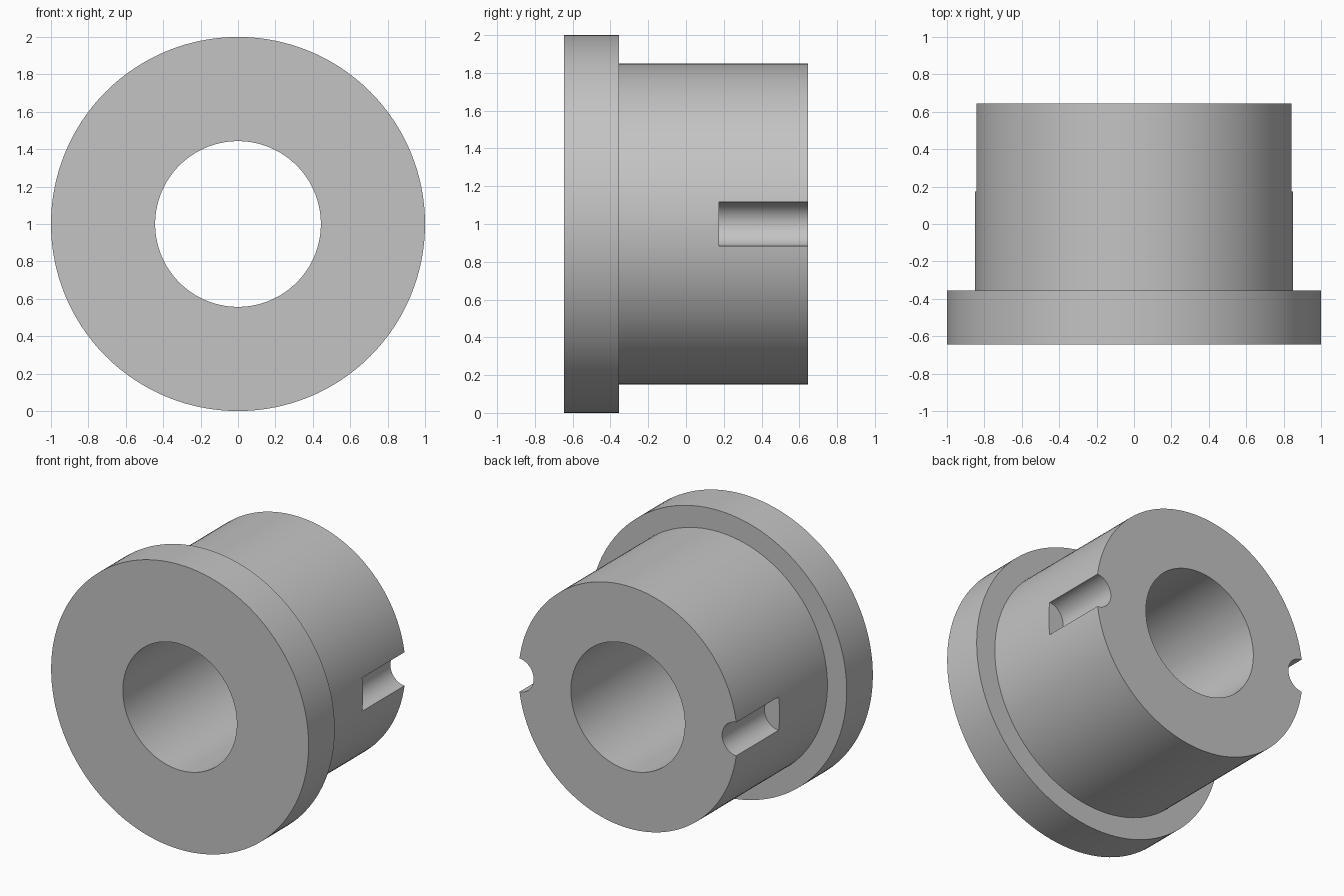
import bpy, bmesh, math
from mathutils import Matrix, Vector

cube = bpy.data.objects.get("Cube")
if cube:
    bpy.data.objects.remove(cube, do_unlink=True)

SEGMENTS = 128
CENTRE_Z = 1.0
FRONT, STEP, SLOT_START, BACK = -0.645, -0.355, 0.175, 0.645
FLANGE_R, BODY_R, BORE_R, SLOT_R = 1.0, 0.85, 0.443, 0.118

# Plain grey material
grey = bpy.data.materials.new("plain_grey")
grey.use_nodes = True
colour = (0.55, 0.55, 0.55, 1)
grey.diffuse_color = colour
grey.node_tree.nodes["Principled BSDF"].inputs["Base Color"].default_value = colour


def make_object(name, bm):
    bmesh.ops.recalc_face_normals(bm, faces=bm.faces)
    mesh = bpy.data.meshes.new(name)
    bm.to_mesh(mesh)
    bm.free()
    mesh.materials.append(grey)
    obj = bpy.data.objects.new(name, mesh)
    bpy.context.collection.objects.link(obj)
    return obj


def lathe(name, profile):
    """Revolve a closed (radius, y) profile about the y axis."""
    bm = bmesh.new()
    verts = [bm.verts.new((r, y, CENTRE_Z)) for r, y in profile]
    edges = [bm.edges.new((a, b)) for a, b in zip(verts, verts[1:] + verts[:1])]
    bmesh.ops.spin(bm, geom=verts + edges, cent=(0, 0, CENTRE_Z), axis=(0, 1, 0),
                   angle=math.tau, steps=SEGMENTS, use_merge=True)
    bmesh.ops.remove_doubles(bm, verts=bm.verts, dist=0.0001)
    return make_object(name, bm)


def slot_cutter(name, x):
    """Round bar along y that runs out past the back face."""
    length = BACK + 0.1 - SLOT_START
    bm = bmesh.new()
    place = (Matrix.Translation(Vector((x, SLOT_START + length / 2, CENTRE_Z)))
             @ Matrix.Rotation(math.pi / 2, 4, 'X'))
    bmesh.ops.create_cone(bm, cap_ends=True, segments=48, radius1=SLOT_R,
                          radius2=SLOT_R, depth=length, matrix=place)
    obj = make_object(name, bm)
    obj.hide_render = True
    return obj


# Flanged sleeve with a through bore
sleeve = lathe("flanged_bushing", [
    (BORE_R, FRONT), (FLANGE_R, FRONT), (FLANGE_R, STEP),
    (BODY_R, STEP), (BODY_R, BACK), (BORE_R, BACK)])

# Round locking slots on both sides
bpy.context.view_layer.objects.active = sleeve
for side, x in (("left", BODY_R), ("right", -BODY_R)):
    cutter = slot_cutter(side + "_slot_cutter", x)
    cut = sleeve.modifiers.new(side + "_slot", 'BOOLEAN')
    cut.operation = 'DIFFERENCE'
    cut.solver = 'EXACT'
    cut.object = cutter
    bpy.ops.object.modifier_apply(modifier=cut.name)
    bpy.data.objects.remove(cutter, do_unlink=True)

# Smooth round walls, crisp rims
bpy.ops.object.select_all(action='DESELECT')
sleeve.select_set(True)
bpy.ops.object.shade_smooth_by_angle(angle=math.radians(30))
